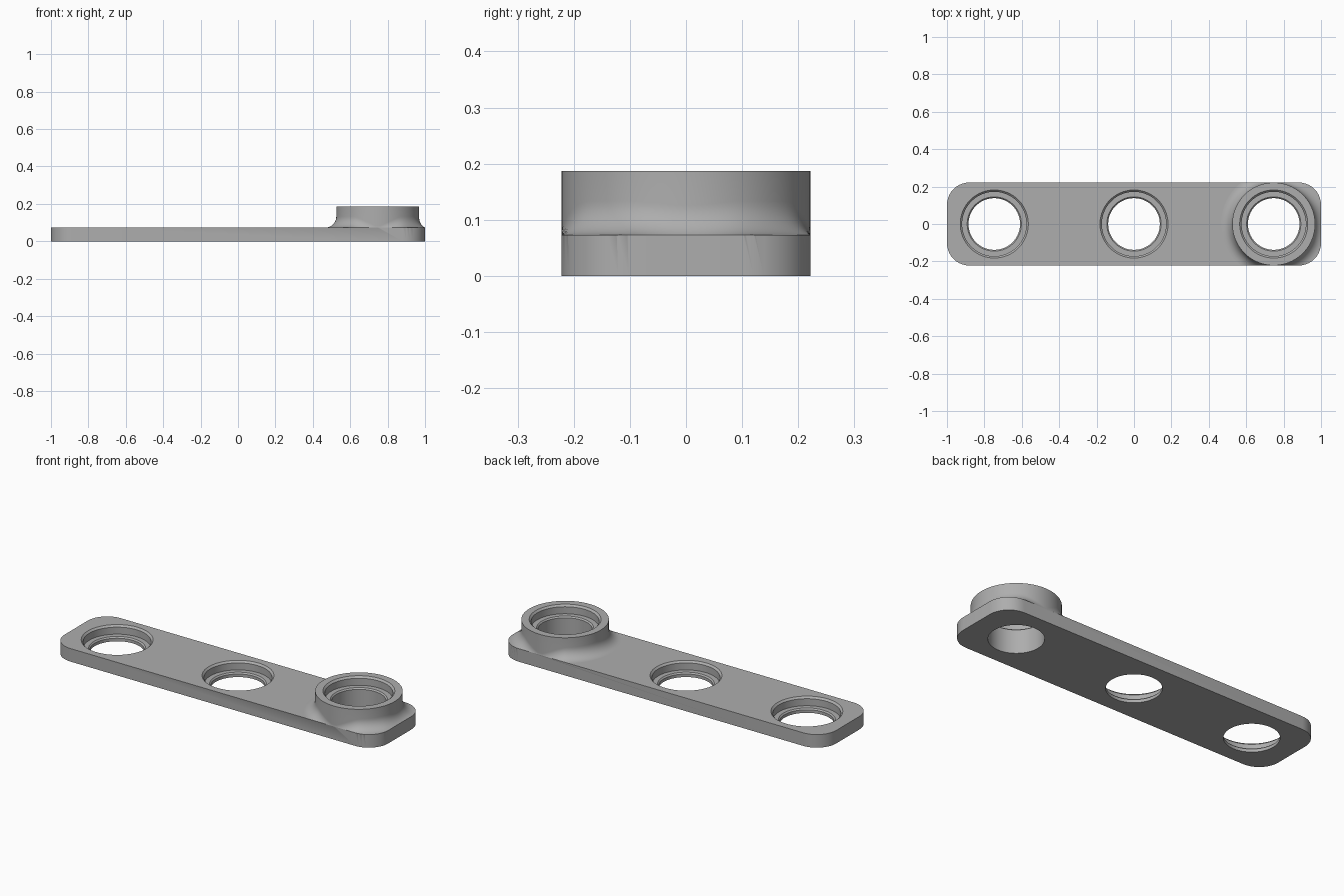
import bpy, bmesh, math

HALF_W, CORNER, PLATE_TOP, BOSS_TOP = 0.222, 0.12, 0.073, 0.187
BOSS_R, FILLET, PITCH = 0.2215, 0.06, 0.747
SEG, ARC = 96, 10

if "Cube" in bpy.data.objects:
    bpy.data.objects.remove(bpy.data.objects["Cube"])

grey = bpy.data.materials.new("plain grey")
grey.use_nodes = True
colour = (0.42, 0.42, 0.42, 1)
grey.diffuse_color = colour
grey.node_tree.nodes["Principled BSDF"].inputs["Base Color"].default_value = colour


def loft(name, rings):
    """Skin a stack of equal-length point rings and cap both ends."""
    bm = bmesh.new()
    loops = [[bm.verts.new(p) for p in ring] for ring in rings]
    n = len(loops[0])
    for low, high in zip(loops, loops[1:]):
        for i in range(n):
            j = (i + 1) % n
            bm.faces.new((low[i], low[j], high[j], high[i]))
    bm.faces.new(loops[0][::-1])
    bm.faces.new(loops[-1])
    bmesh.ops.recalc_face_normals(bm, faces=bm.faces)
    mesh = bpy.data.meshes.new(name)
    bm.to_mesh(mesh)
    bm.free()
    mesh.materials.append(grey)
    ob = bpy.data.objects.new(name, mesh)
    bpy.context.collection.objects.link(ob)
    return ob


def circle(radius, z, x=0):
    return [(x + radius * math.cos(2 * math.pi * i / SEG),
             radius * math.sin(2 * math.pi * i / SEG), z) for i in range(SEG)]


def outline(z):
    """Rounded rectangle."""
    pts = []
    for k, (sx, sy) in enumerate(((1, 1), (-1, 1), (-1, -1), (1, -1))):
        for i in range(ARC + 1):
            a = math.pi / 2 * (k + i / ARC)
            pts.append((sx * (1 - CORNER) + CORNER * math.cos(a),
                        sy * (HALF_W - CORNER) + CORNER * math.sin(a), z))
    return pts


def inside(x, y):
    dx = max(abs(x) - 1 + CORNER, 0)
    dy = max(abs(y) - HALF_W + CORNER, 0)
    return math.hypot(dx, dy) <= CORNER


def fillet_reach(a):
    """Fillet width in one direction, limited by the plate edge."""
    d = FILLET
    while d > 0.0008 and not inside(PITCH + (BOSS_R + d) * math.cos(a),
                                    (BOSS_R + d) * math.sin(a)):
        d -= 0.0002
    return max(d, 0.0008)


def boss_rings():
    columns = []
    for i in range(SEG):
        a = 2 * math.pi * i / SEG
        d = fillet_reach(a)
        h = math.sqrt(2 * FILLET * d - d * d)
        sweep = math.acos(1 - d / FILLET)
        profile = [(BOSS_R - 0.01, 0.03), (BOSS_R + d - 0.001, PLATE_TOP - 0.002)]
        for k in range(ARC, -1, -1):
            t = math.pi + sweep * k / ARC
            profile.append((BOSS_R + FILLET + FILLET * math.cos(t),
                            PLATE_TOP + h + FILLET * math.sin(t)))
        profile.append((BOSS_R, BOSS_TOP))
        columns.append([(PITCH + r * math.cos(a), r * math.sin(a), z) for r, z in profile])
    return list(zip(*columns))


def hole_cutter(x, top):
    """Through hole with a chamfered counterbore."""
    steps = [(0.138, -0.1), (0.138, top - 0.056), (0.145, top - 0.049),
             (0.172, top - 0.049), (0.172, top - 0.01), (0.182, top),
             (0.182, top + 0.1)]
    return loft("hole_cutter", [circle(r, z, x) for r, z in steps])


def combine(ob, tool, operation):
    mod = ob.modifiers.new(operation, "BOOLEAN")
    mod.operation, mod.object, mod.solver = operation, tool, "EXACT"
    bpy.context.view_layer.objects.active = ob
    bpy.ops.object.modifier_apply(modifier=mod.name)
    bpy.data.objects.remove(tool)


# Flat bar with a raised, filleted boss at one end
bar = loft("mounting_bar", [outline(0), outline(PLATE_TOP)])
combine(bar, loft("boss", boss_rings()), "UNION")

# Three stepped holes
for x, top in ((-PITCH, PLATE_TOP), (0, PLATE_TOP), (PITCH, BOSS_TOP)):
    combine(bar, hole_cutter(x, top), "DIFFERENCE")

# Smooth curves, crisp edges, true flats
for ob in bpy.context.selected_objects:
    ob.select_set(False)
bar.select_set(True)
bpy.context.view_layer.objects.active = bar
bpy.ops.object.shade_smooth_by_angle(angle=math.radians(28))
for face in bar.data.polygons:
    if abs(face.normal.z) > 0.9995:
        face.use_smooth = False
